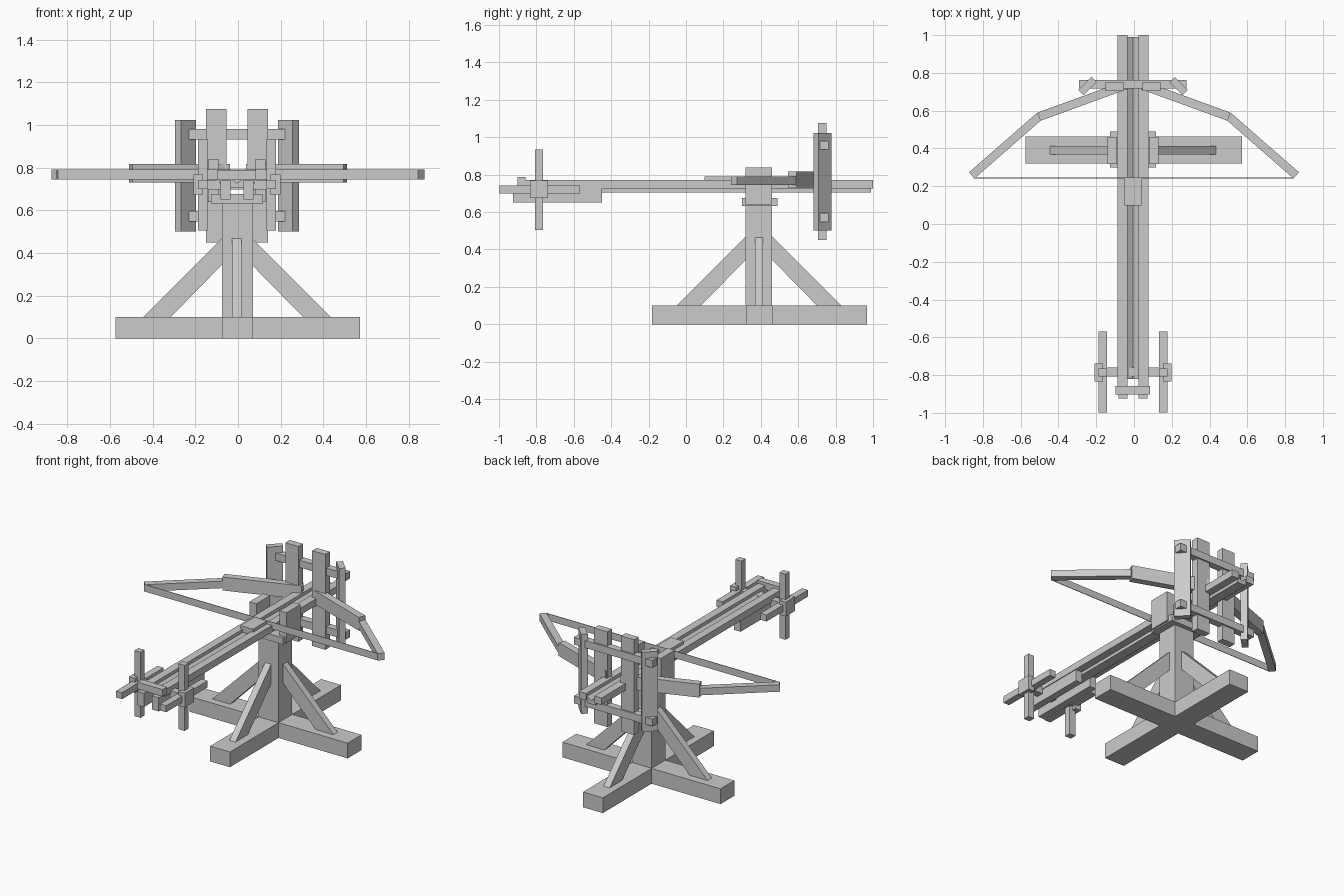
import bpy, bmesh, math
from mathutils import Vector

if "Cube" in bpy.data.objects:
    bpy.data.objects.remove(bpy.data.objects["Cube"])

CX = -0.005  # centre line of the machine


def mesh_object(name, bm):
    bmesh.ops.recalc_face_normals(bm, faces=bm.faces)
    me = bpy.data.meshes.new(name)
    bm.to_mesh(me)
    bm.free()
    ob = bpy.data.objects.new(name, me)
    bpy.context.collection.objects.link(ob)
    return ob


def prism(name, pts, offset):
    """Extrude a closed 3D outline along an offset vector."""
    bm = bmesh.new()
    face = bm.faces.new([bm.verts.new(p) for p in pts])
    new = bmesh.ops.extrude_face_region(bm, geom=[face])["geom"]
    verts = [v for v in new if isinstance(v, bmesh.types.BMVert)]
    bmesh.ops.translate(bm, verts=verts, vec=offset)
    return mesh_object(name, bm)


def box(name, x, y, z):
    pts = [(x[0], y[0], z[0]), (x[1], y[0], z[0]), (x[1], y[1], z[0]), (x[0], y[1], z[0])]
    return prism(name, pts, (0, 0, z[1] - z[0]))


def pair(name, x, y, z):
    """Two boxes mirrored across the centre line."""
    for side, s in (("right", 1), ("left", -1)):
        box(f"{side}_{name}", sorted((CX + s * x[0], CX + s * x[1])), y, z)


def beam(name, a, b, width, z):
    """Horizontal beam between two plan points."""
    a, b = Vector(a), Vector(b)
    d = (b - a).normalized()
    n = Vector((-d.y, d.x)) * width / 2
    pts = [(p.x, p.y, z[0]) for p in (a + n, b + n, b - n, a - n)]
    return prism(name, pts, (0, 0, z[1] - z[0]))


# Crossed feet, post and swivel
PY = 0.39
box("foot_beam_across", (-0.575, 0.572), (PY - 0.07, PY + 0.073), (0, 0.1))
box("foot_beam_along", (-0.074, 0.07), (-0.183, 0.968), (0, 0.1))
box("post", (-0.074, 0.07), (PY - 0.071, PY + 0.071), (0, 0.64))
box("swivel_plate", (CX - 0.122, CX + 0.122), (0.3, 0.49), (0.632, 0.676))
pair("cheek_block", (0.085, 0.135), (0.318, 0.46), (0.64, 0.838))

# Four diagonal braces
for i in range(4):
    ang = i * math.pi / 2
    c, s = round(math.cos(ang)), round(math.sin(ang))

    def place(r, t, z):
        return (CX + c * r - s * t, PY + s * r + c * t, z)

    prof = [(0.07, 0.345), (0.07, 0.47), (0.44, 0.1), (0.31, 0.1)]
    off = Vector(place(0, 0.022, 0)) - Vector(place(0, -0.022, 0))
    prism(f"brace_{i + 1}", [place(r, -0.022, z) for r, z in prof], off)

# Stock: grooved centre bar, side rails, rear forks
groove = [(-0.032, 0.705), (0.032, 0.705), (0.032, 0.75), (0, 0.728), (-0.032, 0.75)]
prism("grooved_centre_bar", [(CX + x, -0.82, z) for x, z in groove], (0, 1.81, 0))
pair("stock_rail", (0.03, 0.082), (-0.865, 1.0), (0.725, 0.77))
pair("rear_fork", (0.03, 0.077), (-0.925, -0.45), (0.65, 0.74))
box("rear_crossbar", (CX - 0.093, CX + 0.09), (-0.902, -0.857), (0.743, 0.788))
box("string_catch", (CX - 0.046, CX + 0.046), (0.098, 0.243), (0.75, 0.79))

# Windlass with cross handles
box("windlass_axle", (CX - 0.18, CX + 0.18), (-0.807, -0.76), (0.697, 0.742))
pair("windlass_hub", (0.158, 0.203), (-0.833, -0.738), (0.674, 0.768))
pair("windlass_handle_upright", (0.138, 0.182), (-0.807, -0.765), (0.505, 0.935))
pair("windlass_handle_level", (0.138, 0.182), (-0.997, -0.568), (0.7, 0.743))

# Spring frame
pair("frame_upright", (0.05, 0.145), (0.705, 0.752), (0.45, 1.075))
for name, z in (("upper", 0.957), ("lower", 0.572)):
    box(f"{name}_frame_bar", (CX - 0.286, CX + 0.284), (0.717, 0.763), (z - 0.024, z + 0.024))

# Diagonal frame posts and bow arms
for side, s in (("right", 1), ("left", -1)):
    d = 0.0347
    beam(f"{side}_diagonal_post", (CX + s * (0.241 + d), 0.73 - d),
         (CX + s * (0.241 - d), 0.73 + d), 0.04, (0.5, 1.023))
    beam(f"{side}_inner_arm", (s * 0.045, 0.735), (s * 0.503, 0.568), 0.046, (0.73, 0.818))
    beam(f"{side}_outer_arm", (s * 0.5, 0.571), (s * 0.859, 0.257), 0.044, (0.745, 0.791))

# Bowstring: flat upright ribbon
box("bowstring", (-0.85, 0.847), (0.242, 0.246), (0.745, 0.791))
